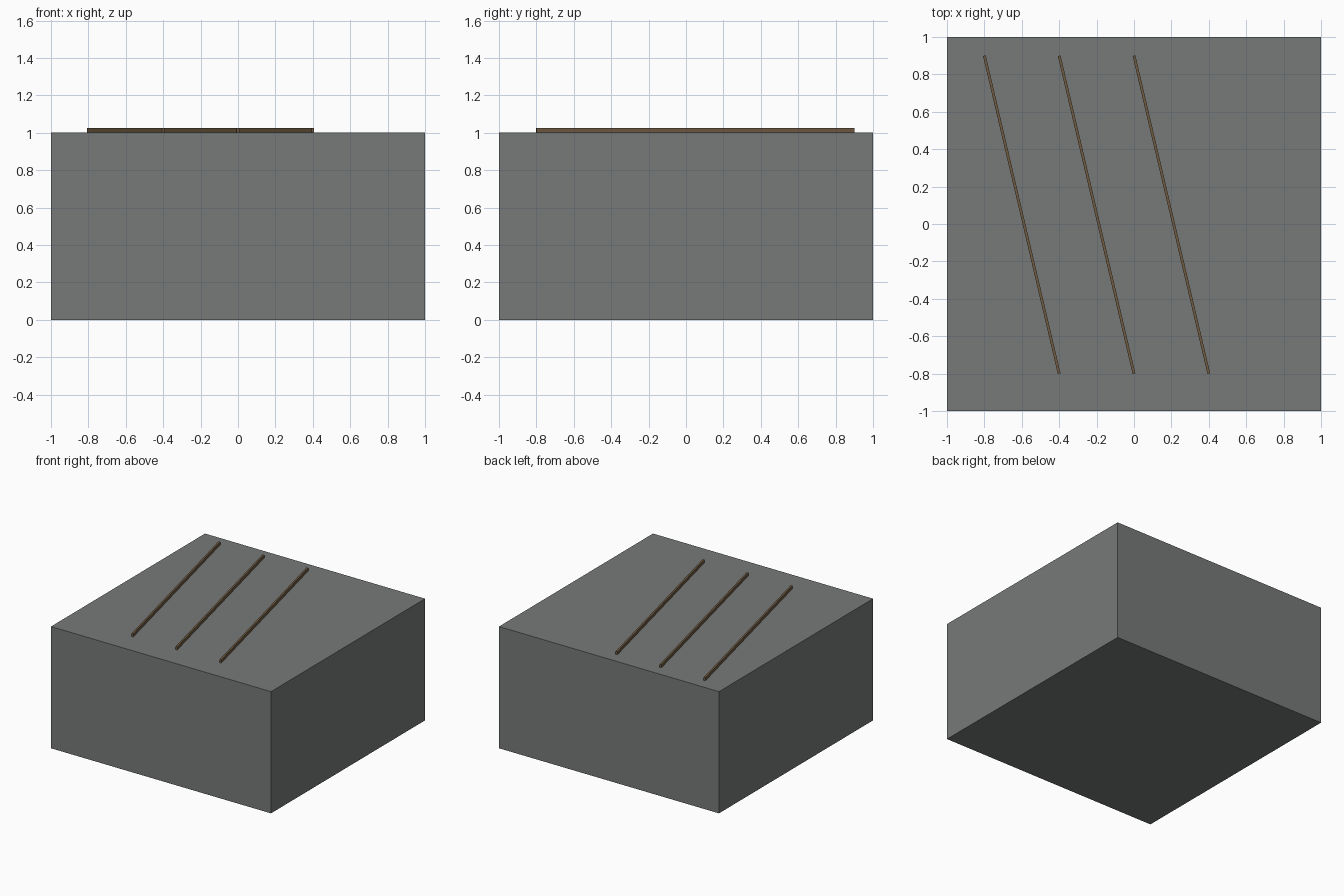
import bpy
import math

if "Cube" in bpy.data.objects:
    bpy.data.objects.remove(bpy.data.objects["Cube"])


def material(name, colour):
    m = bpy.data.materials.new(name)
    m.diffuse_color = (*colour, 1)
    m.use_nodes = True
    m.node_tree.nodes["Principled BSDF"].inputs["Base Color"].default_value = m.diffuse_color
    return m


def box(name, centre, size, mat, angle=0):
    bpy.ops.mesh.primitive_cube_add(size=1, location=centre, rotation=(0, 0, angle))
    o = bpy.context.object
    o.name = name
    o.scale = size
    bpy.ops.object.transform_apply(location=False, rotation=False, scale=True)
    o.data.materials.append(mat)
    return o


stone = material("stone_grey", (0.18, 0.195, 0.188))
brown = material("rail_brown", (0.16, 0.105, 0.055))

# Solid block
box("block", (0, 0, 0.5), (2, 2, 1), stone)

# Three parallel slanted rails on the top face
dx, dy = 0.4, -1.7
for i in range(3):
    x0 = -0.8 + 0.4 * i
    box(f"rail_{i + 1}", (x0 + dx / 2, 0.05, 1.0125),
        (0.015, math.hypot(dx, dy), 0.025), brown, math.atan2(dx, -dy))
